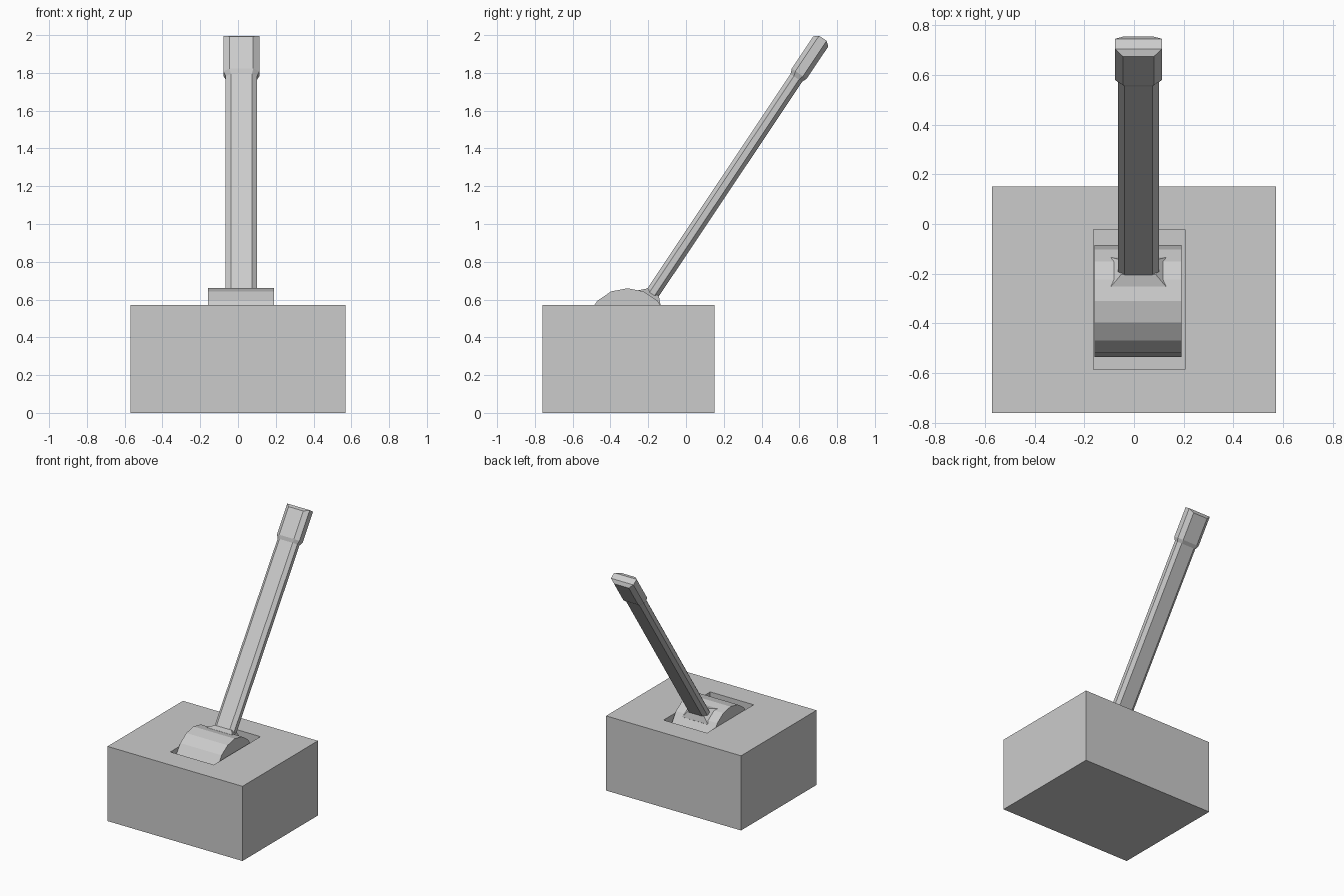
import bpy, bmesh
from math import sin, cos, pi, radians

if "Cube" in bpy.data.objects:
    bpy.data.objects.remove(bpy.data.objects["Cube"])

PIVOT_Y, PIVOT_Z, R = -0.31, 0.435, 0.225   # drum axis and radius
TILT = radians(56.25)                       # lever angle above horizontal
CX = 0.018                                  # lever centre in x


def loft(name, rings, strip_cap=False):
    """Skin a list of equal-length rings and cap both ends."""
    bm = bmesh.new()
    loops = [[bm.verts.new(p) for p in ring] for ring in rings]
    n = len(loops[0])
    for a, b in zip(loops, loops[1:]):
        for i in range(n):
            j = (i + 1) % n
            bm.faces.new((a[i], a[j], b[j], b[i]))
    bm.faces.new(loops[0])
    if strip_cap:                           # folded three-quad cap for an octagon
        for q in ((0, 1, 2, 7), (7, 2, 3, 6), (6, 3, 4, 5)):
            bm.faces.new([loops[-1][i] for i in q])
    else:
        bm.faces.new(loops[-1])
    bmesh.ops.recalc_face_normals(bm, faces=bm.faces)
    mesh = bpy.data.meshes.new(name)
    bm.to_mesh(mesh)
    bm.free()
    obj = bpy.data.objects.new(name, mesh)
    bpy.context.collection.objects.link(obj)
    return obj


def rect(x0, x1, y0, y1, z):
    return [(x0, y0, z), (x1, y0, z), (x1, y1, z), (x0, y1, z)]


def tilted(x, n, d):
    """Lever space (sideways, thickness, along) to world."""
    return (CX + x, PIVOT_Y + d * cos(TILT) - n * sin(TILT),
            PIVOT_Z + d * sin(TILT) + n * cos(TILT))


def octagon(hx, fx, hn, fn, d, crown=0.0):
    pts = [(fx, hn), (-fx, hn), (-hx, fn), (-hx, -fn),
           (-fx, -hn), (fx, -hn), (hx, -fn), (hx, fn)]
    return [tilted(x, n, d + (crown if abs(x) == hx else 0)) for x, n in pts]


# Base block with a rectangular pocket in the top
outer = (-0.57, 0.57, -0.76, 0.15)
pocket = (-0.162, 0.205, -0.585, -0.022)
loft("base_block", [rect(*outer, 0), rect(*outer, 0.57),
                    rect(*pocket, 0.57), rect(*pocket, 0.20)])

# Sixteen-sided pivot drum lying along x
loft("pivot_drum", [[(x, PIVOT_Y + R * cos(i * pi / 8), PIVOT_Z + R * sin(i * pi / 8))
                     for i in range(16)] for x in (-0.159, 0.19)])

# Tapered collar where the lever leaves the drum
loft("lever_collar", [[tilted(sx * hx, sn * hn, d)
                       for sx, sn in ((1, 1), (-1, 1), (-1, -1), (1, -1))]
                      for hx, hn, d in ((0.11, 0.07, 0.17), (0.11, 0.07, 0.211),
                                        (0.07, 0.036, 0.245))])

# Lever shaft flaring into a wider grip with a crowned end
loft("lever_handle", [octagon(0.083, 0.056, 0.037, 0.016, 0.20),
                      octagon(0.083, 0.056, 0.037, 0.016, 1.61),
                      octagon(0.095, 0.062, 0.048, 0.024, 1.637),
                      octagon(0.095, 0.062, 0.048, 0.024, 1.842, 0.02)], True)
